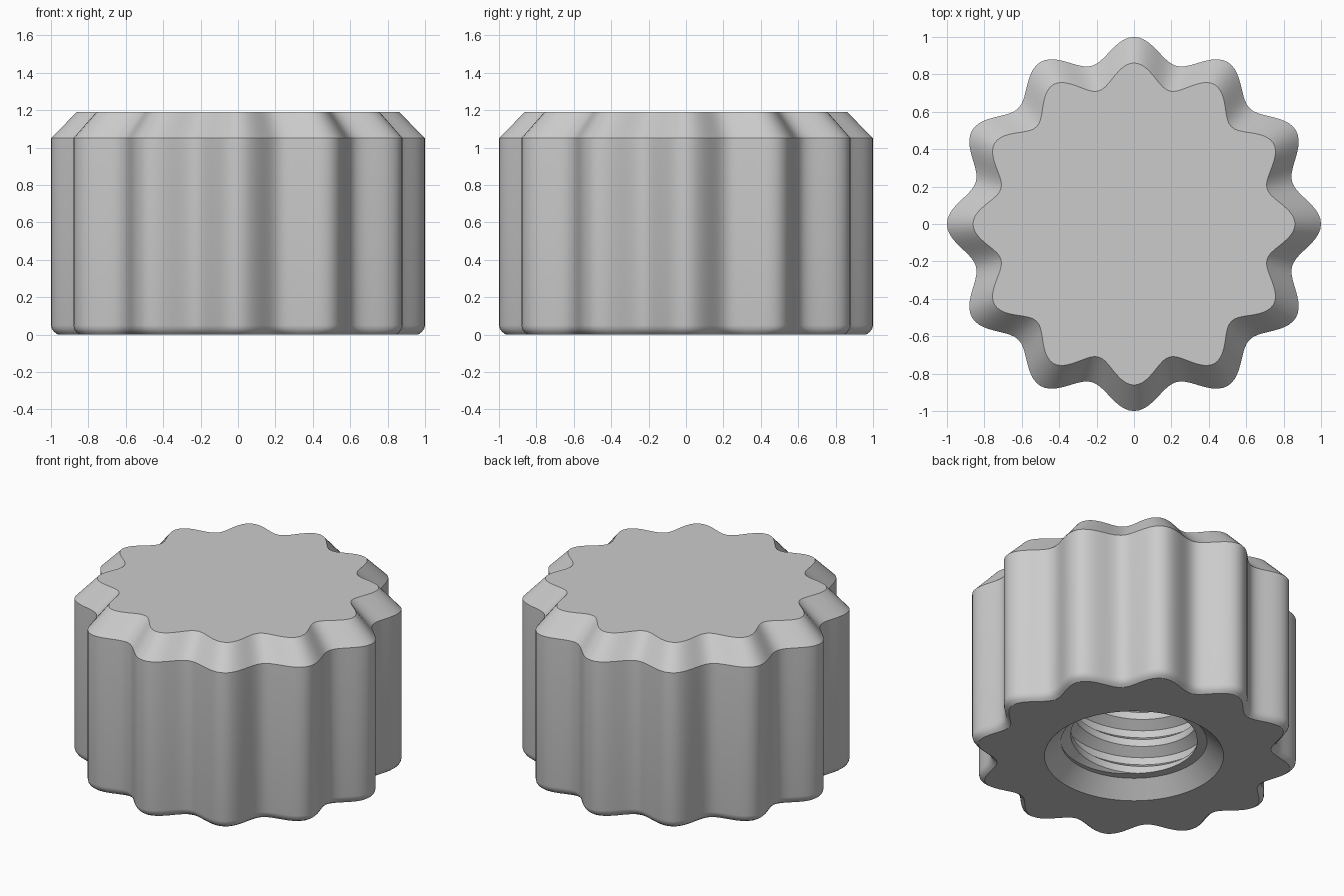
import bpy
import bmesh
import math

COLUMNS = 240
LOBES = 12
PITCH = 0.19
ROOT, CREST = 0.445, 0.385      # thread radii
HOLE_START, HOLE_END = 0.10, 0.95

cube = bpy.data.objects.get("Cube")
if cube:
    bpy.data.objects.remove(cube, do_unlink=True)

grey = bpy.data.materials.new("plain grey")
grey.use_nodes = True
colour = (0.6, 0.6, 0.6, 1)
grey.diffuse_color = colour
grey.node_tree.nodes["Principled BSDF"].inputs["Base Color"].default_value = colour


def lobed(inset, z):
    """Ring with the wavy grip outline, moved inwards by inset."""
    return lambda a: (0.9375 + 0.0625 * math.cos(LOBES * a) - inset, z)


def circle(radius, z):
    return lambda a: (radius, z)


def thread_radius(phase):
    """Trapezoid thread: flat root, flank, flat crest, flank."""
    phase %= 1.0
    distance = min(phase, 1 - phase)        # from the middle of the root
    t = min(max((distance - 0.13) / 0.24, 0), 1)
    return ROOT + (CREST - ROOT) * t


def thread(phase):
    """Helical row, clamped to the ends of the hole."""
    def point(a):
        z = HOLE_START + PITCH * (phase + a / math.tau)
        z = min(max(z, HOLE_START), HOLE_END)
        return thread_radius((z - HOLE_START) / PITCH - a / math.tau), z
    return point


# Outside from the top face down, then under the rim and up into the hole
rings = [lobed(0.139, 1.19), lobed(0, 1.05), lobed(0, 0.05),
         lobed(0.005, 0.03), lobed(0.018, 0.013), lobed(0.037, 0),
         circle(0.546, 0), circle(ROOT, HOLE_START)]
turns = math.ceil((HOLE_END - HOLE_START) / PITCH)
for turn in range(-1, turns + 1):
    rings += [thread(turn + p) for p in (0.13, 0.37, 0.63, 0.87)]

bm = bmesh.new()
rows = []
for ring in rings:
    row = []
    for i in range(COLUMNS):
        a = math.tau * i / COLUMNS
        r, z = ring(a)
        row.append(bm.verts.new((r * math.cos(a), r * math.sin(a), z)))
    rows.append(row)

# The thread climbs one pitch per turn, so its rows join four rows on at the seam
first_thread = 8
for k in range(len(rows) - 1):
    for i in range(COLUMNS):
        j = (i + 1) % COLUMNS
        low, high = k, k + 1
        if j == 0:
            low += 4 if k >= first_thread else 0
            high += 4 if k + 1 >= first_thread else 0
        last = len(rows) - 1
        low, high = min(low, last), min(high, last)
        quad = [rows[k][i], rows[k + 1][i], rows[high][j], rows[low][j]]
        if len(set(quad)) == 4:
            bm.faces.new(quad)
bm.faces.new(rows[0])
bmesh.ops.remove_doubles(bm, verts=bm.verts, dist=0.0002)

# Close the blind end of the hole
end_edges = [e for e in bm.edges if e.is_boundary
             and all(v.co.z > HOLE_END - 0.001 for v in e.verts)]
bmesh.ops.holes_fill(bm, edges=end_edges, sides=0)
bmesh.ops.recalc_face_normals(bm, faces=bm.faces)

mesh = bpy.data.meshes.new("threaded_knob")
bm.to_mesh(mesh)
bm.free()
knob = bpy.data.objects.new("threaded_knob", mesh)
bpy.context.collection.objects.link(knob)
mesh.materials.append(grey)

bpy.context.view_layer.objects.active = knob
knob.select_set(True)
bpy.ops.object.shade_smooth_by_angle(angle=math.radians(30))
